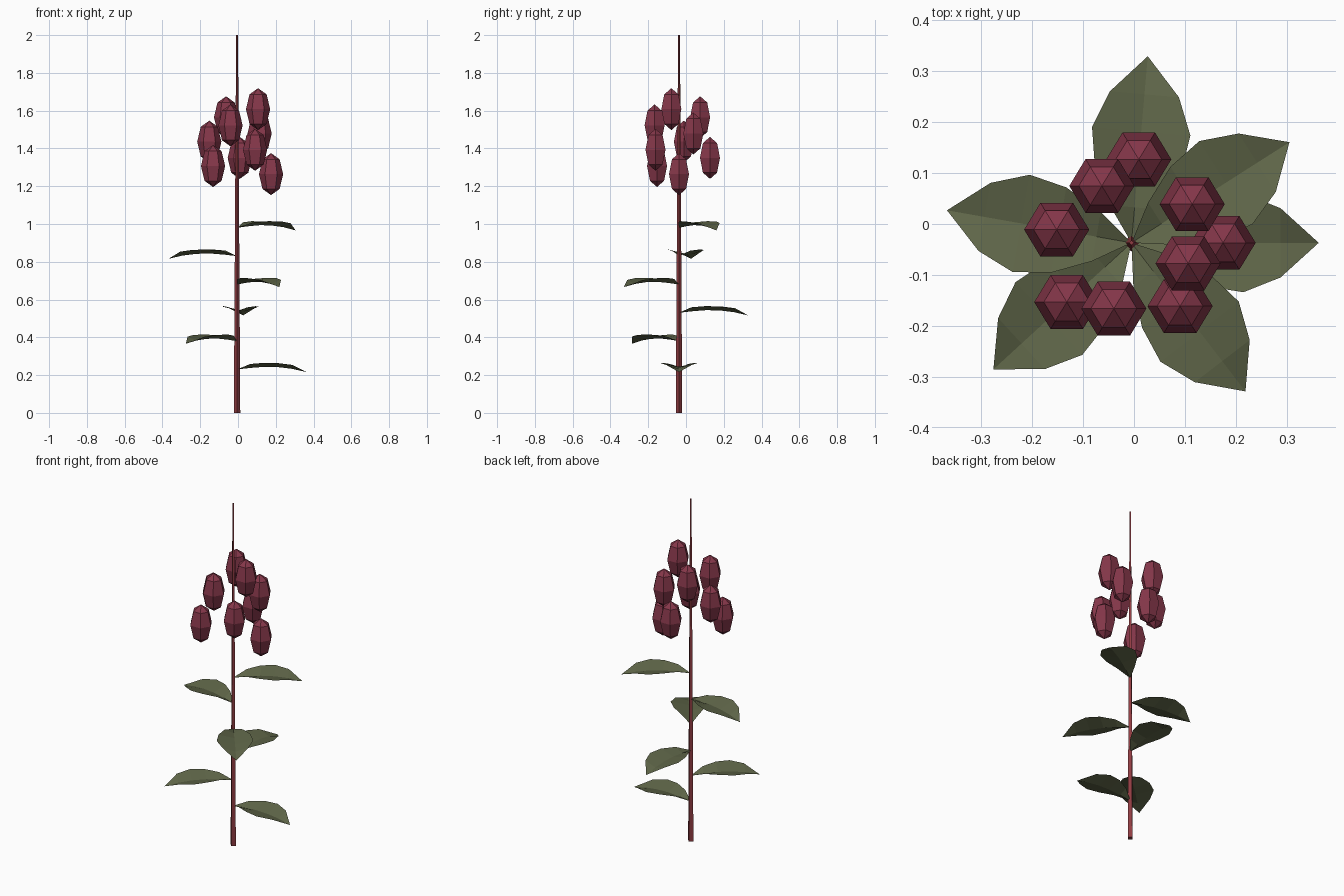
import bpy
import bmesh
from math import cos, sin, radians, pi
from mathutils import Matrix

if "Cube" in bpy.data.objects:
    bpy.data.objects.remove(bpy.data.objects["Cube"])

STEM_X, STEM_Y = -0.005, -0.037
TURN = radians(-137.5)  # spiral step between neighbours


def make_material(name, rgb):
    mat = bpy.data.materials.new(name)
    mat.use_nodes = True
    color = (*rgb, 1)
    mat.diffuse_color = color
    mat.node_tree.nodes["Principled BSDF"].inputs["Base Color"].default_value = color
    return mat


def add_object(name, bm, mat, location, angle=0):
    mesh = bpy.data.meshes.new(name)
    bm.to_mesh(mesh)
    bm.free()
    mesh.materials.append(mat)
    obj = bpy.data.objects.new(name, mesh)
    obj.location = location
    obj.rotation_euler.z = angle
    bpy.context.collection.objects.link(obj)
    return obj


stem_red = make_material("stem red", (0.28, 0.045, 0.054))
bud_crimson = make_material("bud crimson", (0.235, 0.038, 0.068))
leaf_green = make_material("leaf green", (0.115, 0.133, 0.066))

# Tapered four-sided stem
bm = bmesh.new()
bmesh.ops.create_cone(bm, cap_ends=True, segments=4, radius1=0.017, radius2=0.005,
                      depth=2, matrix=Matrix.Translation((0, 0, 1)))
add_object("stem", bm, stem_red, (STEM_X, STEM_Y, 0))

# Leaf rows: distance out, half width, midrib height
LEAF_ROWS = [(0.07, 0.049, 0.008), (0.145, 0.085, 0.014), (0.22, 0.097, 0.012),
             (0.293, 0.068, 0.003)]
EDGE_LIFT = 0.021


def add_leaf(name, location, angle):
    """Arched leaf folded upwards along its midrib."""
    bm = bmesh.new()
    base = bm.verts.new((0, 0, 0))
    tip = bm.verts.new((0.368, 0, -0.014))
    ribs = [bm.verts.new((u, 0, z)) for u, v, z in LEAF_ROWS]
    for side in (1, -1):
        edge = [bm.verts.new((u, side * v, z + EDGE_LIFT)) for u, v, z in LEAF_ROWS]
        faces = [(base, ribs[0], edge[0]), (ribs[-1], tip, edge[-1])]
        for i in range(len(ribs) - 1):
            faces.append((ribs[i], ribs[i + 1], edge[i + 1], edge[i]))
        for face in faces:
            bm.faces.new(face if side == 1 else face[::-1])
    add_object(name, bm, leaf_green, location, angle)


for i in range(6):
    add_leaf(f"leaf_{i + 1}", (STEM_X, STEM_Y, 0.23 + 0.15 * i), TURN * i)

# Six-sided buds spiralling up and inwards
for i in range(9):
    bm = bmesh.new()
    bmesh.ops.create_uvsphere(bm, u_segments=6, v_segments=4, radius=1)
    # Turn corners to face left and right
    start = max(bm.verts, key=lambda v: v.co.x)
    if abs(start.co.x) < 0.95:
        bmesh.ops.rotate(bm, verts=bm.verts, matrix=Matrix.Rotation(pi / 6, 3, 'Z'))
    bmesh.ops.scale(bm, verts=bm.verts, vec=(0.064, 0.061, 0.111))
    reach = 0.18 - 0.0077 * i
    add_object(f"bud_{i + 1}", bm, bud_crimson,
               (STEM_X + reach * cos(TURN * i), STEM_Y + reach * sin(TURN * i),
                1.264 + 0.043 * i))
